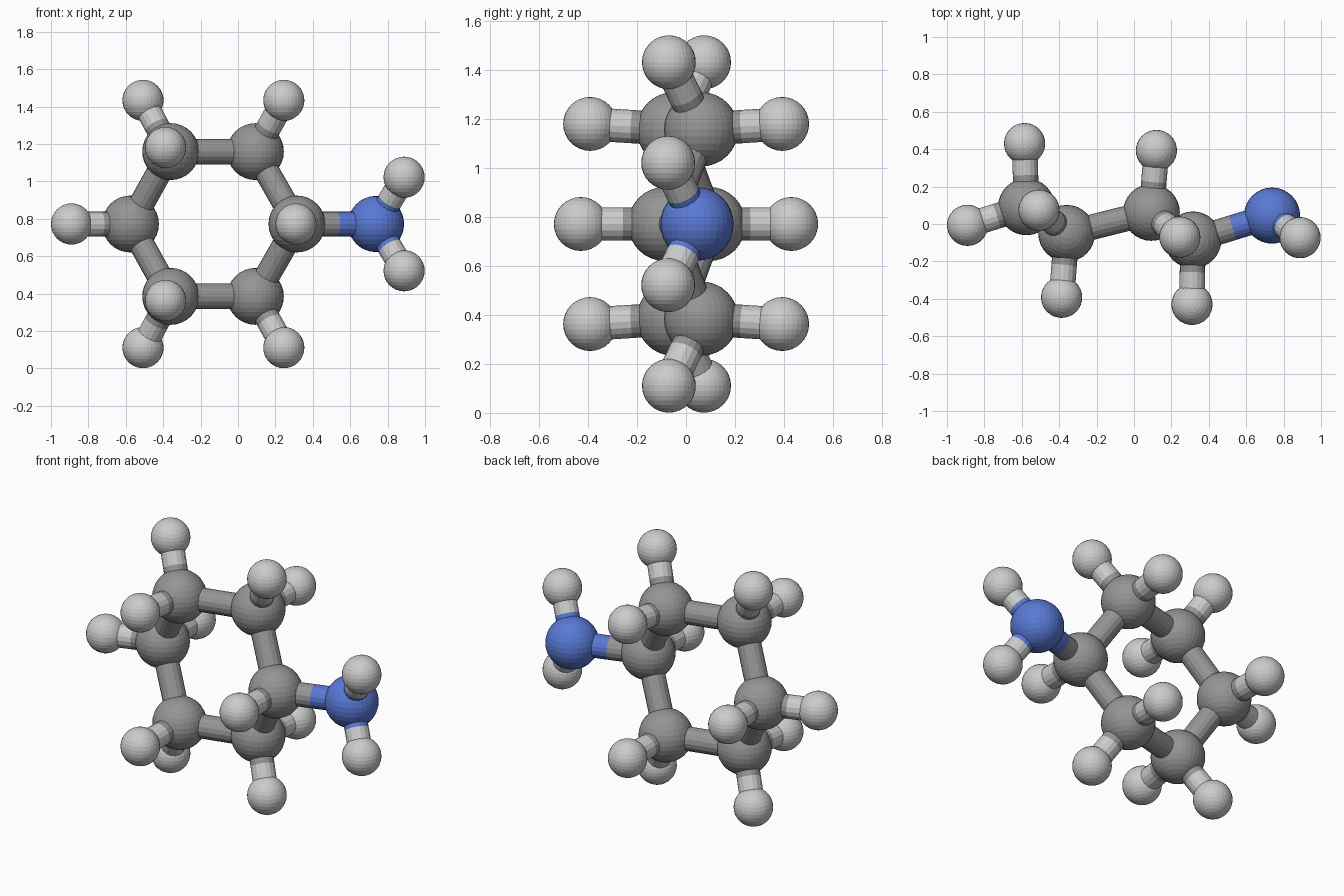
import bpy
from mathutils import Vector

if "Cube" in bpy.data.objects:
    bpy.data.objects.remove(bpy.data.objects["Cube"])

MID = 0.772          # height of the mirror plane
BOND_R = 0.068


def material(name, rgb):
    m = bpy.data.materials.new(name)
    m.diffuse_color = (*rgb, 1)
    m.use_nodes = True
    m.node_tree.nodes["Principled BSDF"].inputs["Base Color"].default_value = m.diffuse_color
    return m


# radius and colour of each element
STYLE = {
    "carbon": (0.152, material("mid_grey", (0.30, 0.30, 0.30))),
    "hydrogen": (0.110, material("light_grey", (0.52, 0.52, 0.52))),
    "nitrogen": (0.150, material("blue", (0.10, 0.19, 0.66))),
}


def ball(name, kind, pos):
    radius, mat = STYLE[kind]
    bpy.ops.mesh.primitive_uv_sphere_add(segments=32, ring_count=16, radius=radius, location=pos)
    ob = bpy.context.object
    ob.name = name
    ob.data.materials.append(mat)


def rod(name, kind, a, b):
    d = b - a
    bpy.ops.mesh.primitive_cylinder_add(vertices=16, radius=BOND_R, depth=d.length,
                                        location=(a + b) / 2)
    ob = bpy.context.object
    ob.name = name
    ob.rotation_euler = d.to_track_quat('Z', 'Y').to_euler()
    ob.data.materials.append(STYLE[kind][1])


# atoms: name -> (element, x, y, height above the mirror plane)
ATOMS = {
    "ring_right": ("carbon", 0.315, -0.085, 0),
    "ring_left": ("carbon", -0.575, 0.092, 0),
    "amine": ("nitrogen", 0.738, 0.045, 0),
    "right_axial": ("hydrogen", 0.31, -0.43, 0),
    "left_axial": ("hydrogen", -0.585, 0.43, 0),
    "left_outer": ("hydrogen", -0.89, -0.007, 0),
    "ring_near": ("carbon", 0.093, 0.062, 0.387),
    "ring_far": ("carbon", -0.36, -0.05, 0.387),
    "near_axial": ("hydrogen", 0.12, 0.393, 0.409),
    "far_axial": ("hydrogen", -0.387, -0.392, 0.409),
    "near_outer": ("hydrogen", 0.245, -0.07, 0.661),
    "far_outer": ("hydrogen", -0.508, 0.074, 0.661),
    "amine_tip": ("hydrogen", 0.888, -0.073, 0.250),
}

BONDS = [
    ("ring_right", "ring_near"), ("ring_near", "ring_far"), ("ring_far", "ring_left"),
    ("ring_right", "amine"), ("amine", "amine_tip"),
    ("ring_right", "right_axial"), ("ring_left", "left_axial"), ("ring_left", "left_outer"),
    ("ring_near", "near_axial"), ("ring_near", "near_outer"),
    ("ring_far", "far_axial"), ("ring_far", "far_outer"),
]

# upper half, then its mirror image; parts on the plane are made once
for side, sign in (("upper", 1), ("lower", -1)):
    def place(n):
        return Vector((ATOMS[n][1], ATOMS[n][2], MID + sign * ATOMS[n][3]))

    for n, (kind, x, y, h) in ATOMS.items():
        if h or sign > 0:
            ball(f"{n}_{kind}_ball" + (f"_{side}" if h else ""), kind, place(n))

    # each bond is two half rods coloured like their own atom
    for a, b in BONDS:
        off_plane = ATOMS[a][3] or ATOMS[b][3]
        if off_plane or sign > 0:
            mid = (place(a) + place(b)) / 2
            tag = f"_{side}" if off_plane else ""
            rod(f"bond_{a}_to_{b}{tag}", ATOMS[a][0], place(a), mid)
            rod(f"bond_{b}_to_{a}{tag}", ATOMS[b][0], place(b), mid)
